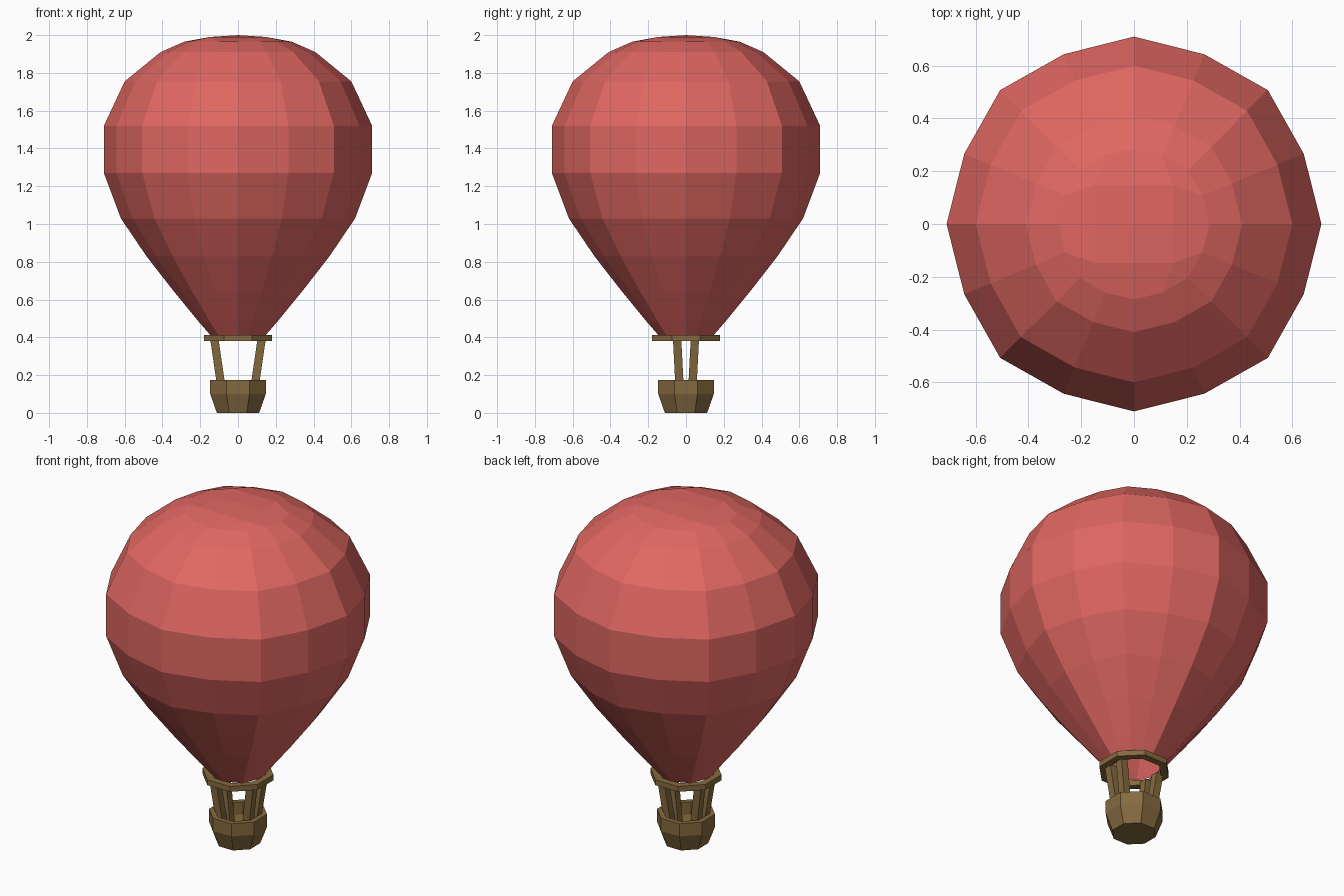
import bpy, bmesh, math
from mathutils import Vector

if "Cube" in bpy.data.objects:
    bpy.data.objects.remove(bpy.data.objects["Cube"])


def material(name, rgb):
    m = bpy.data.materials.new(name)
    m.diffuse_color = (*rgb, 1)
    m.use_nodes = True
    m.node_tree.nodes["Principled BSDF"].inputs["Base Color"].default_value = m.diffuse_color
    return m


RED = material("red fabric", (0.74, 0.135, 0.12))
BROWN = material("brown wood", (0.235, 0.145, 0.05))


def finish(name, bm, mat):
    bmesh.ops.recalc_face_normals(bm, faces=bm.faces)
    me = bpy.data.meshes.new(name)
    bm.to_mesh(me)
    bm.free()
    me.materials.append(mat)
    ob = bpy.data.objects.new(name, me)
    bpy.context.collection.objects.link(ob)
    return ob


def bridge(bm, a, b):
    n = len(a)
    for i in range(n):
        bm.faces.new((a[i], a[(i + 1) % n], b[(i + 1) % n], b[i]))


# Envelope: 16-sided rings (radius, height, pinch of in-between corners)
PROFILE = [(0.285, 1.965, 0.99), (0.41, 1.91, 0.98), (0.60, 1.755, 0.98),
           (0.71, 1.52, 0.98), (0.71, 1.27, 0.98), (0.62, 1.03, 0.975),
           (0.485, 0.83, 0.97), (0.345, 0.65, 0.95), (0.21, 0.485, 0.94),
           (0.145, 0.41, 0.94)]
bm = bmesh.new()
rings = []
for r, z, pinch in PROFILE:
    ring = []
    for k in range(16):
        a = k * math.pi / 8
        f = pinch if k % 2 else (1.01 if k % 4 == 2 else 1.0)
        ring.append(bm.verts.new((r * f * math.cos(a), r * f * math.sin(a), z)))
    rings.append(ring)
for a, b in zip(rings, rings[1:]):
    bridge(bm, a, b)

# Crown: 4 x 4 grid whose border is the first ring
grid = {}
for i in range(-2, 3):
    for j in range(-2, 3):
        m = max(abs(i), abs(j))
        if m < 2:
            grid[i, j] = bm.verts.new((0.148 * i, 0.148 * j, 2.0 - 0.01 * m))
        else:
            if i == 2:
                k = j
            elif j == 2:
                k = 4 - i
            elif i == -2:
                k = 8 - j
            else:
                k = 12 + i
            grid[i, j] = rings[0][k % 16]
for i in range(-2, 2):
    for j in range(-2, 2):
        bm.faces.new((grid[i, j], grid[i + 1, j], grid[i + 1, j + 1], grid[i, j + 1]))
finish("balloon_envelope", bm, RED)


def octagon(bm, half, z):
    """Eight-sided ring with a flat side facing the front."""
    r = half / math.cos(math.pi / 8)
    return [bm.verts.new((r * math.cos((k + .5) * math.pi / 4),
                          r * math.sin((k + .5) * math.pi / 4), z)) for k in range(8)]


# Load ring under the mouth
bm = bmesh.new()
loops = [octagon(bm, h, z) for h, z in [(0.18, 0.38), (0.18, 0.412), (0.14, 0.412), (0.14, 0.38)]]
for i in range(4):
    bridge(bm, loops[i], loops[(i + 1) % 4])
finish("load_ring", bm, BROWN)

# Open basket with thick rim
bm = bmesh.new()
loops = [octagon(bm, h, z) for h, z in
         [(0.112, 0), (0.147, 0.10), (0.147, 0.175), (0.118, 0.175), (0.118, 0.10), (0.092, 0.03)]]
for a, b in zip(loops, loops[1:]):
    bridge(bm, a, b)
bm.faces.new(loops[0])
bm.faces.new(loops[-1])
finish("basket", bm, BROWN)

# Four slanted posts
W = 0.022
for sx in (-1, 1):
    for sy in (-1, 1):
        bm = bmesh.new()
        ends = []
        for cx, cy, z in [(0.077, 0.03, 0.06), (0.125, 0.047, 0.39)]:
            ends.append([bm.verts.new((sx * cx + dx * W, sy * cy + dy * W, z))
                         for dx, dy in ((-1, -1), (1, -1), (1, 1), (-1, 1))])
        bridge(bm, *ends)
        for e in ends:
            bm.faces.new(e)
        finish("post_%s_%s" % ("right" if sx > 0 else "left", "back" if sy > 0 else "front"), bm, BROWN)
